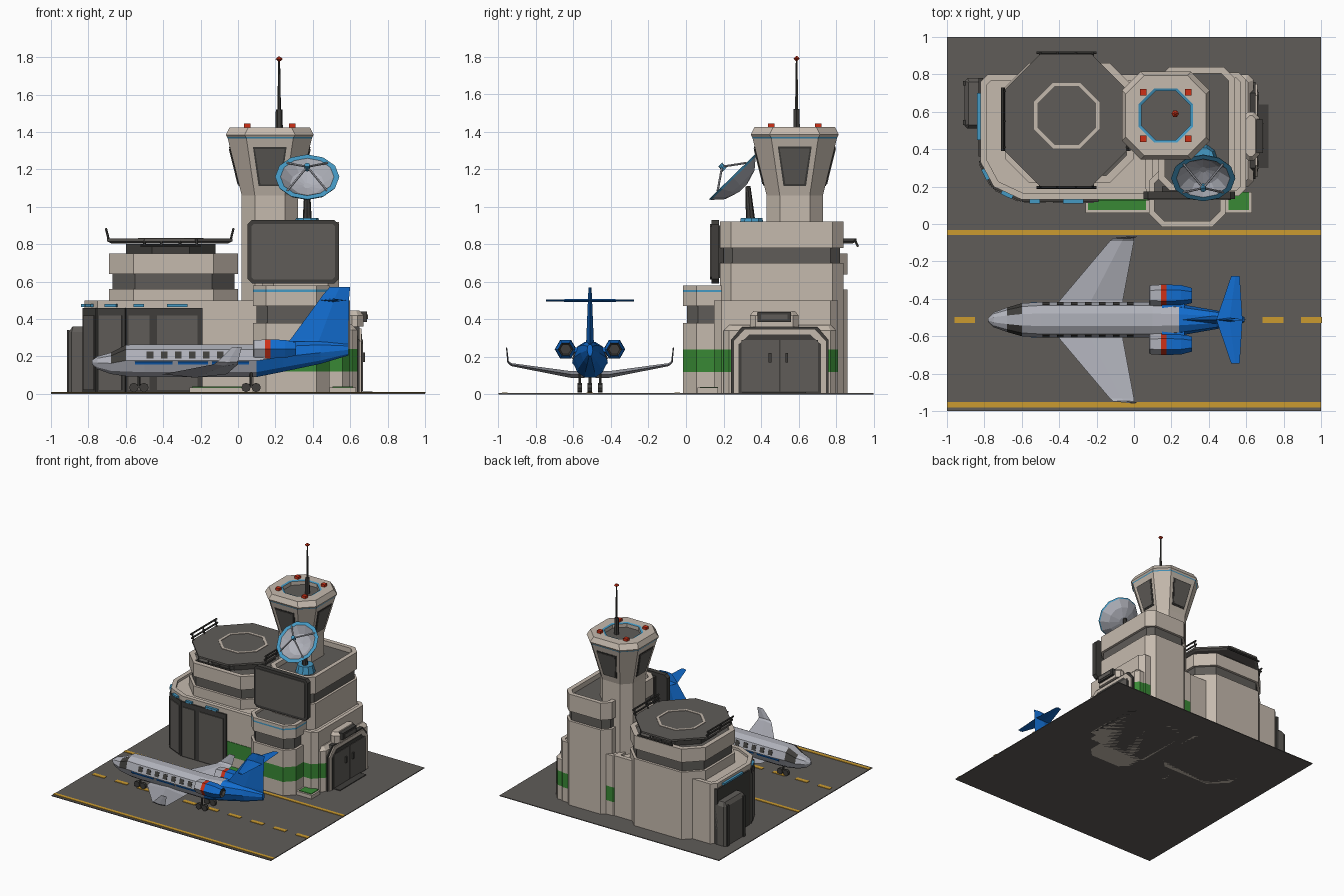
import bpy, bmesh, math
from mathutils import Vector, Matrix

if "Cube" in bpy.data.objects:
    bpy.data.objects.remove(bpy.data.objects["Cube"])

COL = {"cream": (.56, .49, .42), "asphalt": (.115, .107, .098), "metal": (.05, .048, .044),
       "blue": (.006, .15, .62), "light_blue": (.06, .32, .55), "green": (.04, .25, .035),
       "yellow": (.6, .33, .03), "red": (.62, .03, .008), "silver": (.43, .44, .49)}
MAT = {}
for k, c in COL.items():
    MAT[k] = bpy.data.materials.new(k)
    MAT[k].diffuse_color = (*c, 1)


def loft(name, rings, mats, caps=("", ""), capped=True, rule=None):
    """Skin equal-length rings; mats is one colour or one per band, caps the end colours."""
    if isinstance(mats, str):
        mats = [mats] * (len(rings) - 1)
    caps = (caps[0] or mats[0], caps[1] or mats[-1])
    names = list(dict.fromkeys([*mats, *caps] + (rule[0] if rule else [])))
    bm = bmesh.new()
    vs = [[bm.verts.new(p) for p in r] for r in rings]
    n = len(vs[0])
    for i, m in enumerate(mats):
        for j in range(n):
            a, b = vs[i], vs[i + 1]
            bm.faces.new((a[j], a[(j + 1) % n], b[(j + 1) % n], b[j])).material_index = names.index(m)
    if capped:
        bm.faces.new(vs[0][::-1]).material_index = names.index(caps[0])
        bm.faces.new(vs[-1]).material_index = names.index(caps[1])
    bmesh.ops.recalc_face_normals(bm, faces=bm.faces)
    if rule:
        for f in bm.faces:
            m = rule[1](f.calc_center_median(), f.normal)
            if m:
                f.material_index = names.index(m)
    me = bpy.data.meshes.new(name)
    bm.to_mesh(me)
    bm.free()
    for m in names:
        me.materials.append(MAT[m])
    ob = bpy.data.objects.new(name, me)
    bpy.context.collection.objects.link(ob)
    return ob


def crect(x0, x1, y0, y1, c):
    """Rectangle with chamfered corners."""
    return [(x0 + c, y0), (x1 - c, y0), (x1, y0 + c), (x1, y1 - c),
            (x1 - c, y1), (x0 + c, y1), (x0, y1 - c), (x0, y0 + c)]


def inset(pts, d):
    out = []
    for i, p in enumerate(pts):
        a, b, c = Vector(pts[i - 1]), Vector(p), Vector(pts[(i + 1) % len(pts)])
        e, f = (b - a).normalized(), (c - b).normalized()
        n1, n2 = Vector((-e.y, e.x)), Vector((-f.y, f.x))
        out.append(b + d * (n1 + n2) / (1 + n1.dot(n2)))
    return out


def stack(name, pts, levels, mats, roof=""):
    """Footprint raised through (z, inset) levels."""
    return loft(name, [[(*p, z) for p in inset(pts, d)] for z, d in levels], mats, ("", roof))


def box(name, x0, x1, y0, y1, z0, z1, mat):
    return stack(name, [(x0, y0), (x1, y0), (x1, y1), (x0, y1)], [(z0, 0), (z1, 0)], mat)


def circle(c, axis, r, n=8, turn=0):
    q = Vector(axis).to_track_quat('Z', 'Y')
    return [Vector(c) + q @ Vector((r * math.cos(t), r * math.sin(t), 0))
            for t in [turn + 2 * math.pi * i / n for i in range(n)]]


def rod(name, p, q, r, mat, r2=None, n=6):
    ax = Vector(q) - Vector(p)
    return loft(name, [circle(p, ax, r, n), circle(q, ax, r if r2 is None else r2, n)], mat)


def panel(name, p, q, z0, z1, out, mat):
    """Thin upright slab along a wall line, standing out to its right-hand side."""
    p, q = Vector(p), Vector(q)
    d = (q - p).normalized()
    o = Vector((d.y, -d.x)) * out
    return stack(name, [p + o, q + o, q - o, p - o], [(z0, 0), (z1, 0)], mat)


# ground and runway markings
box("ground", -1, 1, -1, 1, 0, .006, "asphalt")
box("line_inner", -1, 1, -.06, -.032, .006, .01, "yellow")
box("line_outer", -1, 1, -.98, -.953, .006, .01, "yellow")
for i in range(10):
    box("centre_dash", -.96 + .206 * i, -.85 + .206 * i, -.53, -.497, .006, .01, "yellow")

# hangar hall: low wing and upper storey
hall = [(-.6, .13), (.1, .13), (.1, .8), (-.78, .8), (-.82, .76), (-.82, .33), (-.75, .2)]
stack("hall_lower", hall, [(0, 0), (.5, 0), (.5, .035), (.48, .035)], "cream", "cream")
stack("hall_upper", crect(-.69, 0, .22, .86, .13),
      [(0, 0), (.56, 0), (.56, .02), (.64, .02), (.64, 0), (.75, 0), (.75, .04), (.73, .04)],
      ["cream", "cream", "asphalt", "cream", "cream", "cream", "cream"], "asphalt")
# hangar doors following the rounded corner
line = [(-.82, .34), (-.75, .2), (-.6, .13), (-.46, .13), (-.19, .13)]
for a, b in zip(line, line[1:]):
    a, b = Vector(a), Vector(b)
    panel("door_frame", a, b, .01, .46, .012, "metal")
    panel("door_leaf", a.lerp(b, .1), a.lerp(b, .9), .02, .42, .018, "asphalt")
    panel("door_lamp", a.lerp(b, .3), a.lerp(b, .7), .465, .48, .02, "light_blue")
panel("green_wall_stripe", (-.19, .13), (.1, .13), .12, .24, .004, "green")
# side gate
panel("side_gate_frame", (-.82, .78), (-.82, .36), .01, .46, .012, "metal")
panel("side_gate_lamp", (-.82, .7), (-.82, .45), .465, .48, .02, "light_blue")
stack("side_gate_porch", crect(-.905, -.8, .51, .78, .015), [(0, 0), (.33, 0), (.36, .02)], "asphalt")
for y in (.53, .74):
    box("porch_post", -.915, -.9, y, y + .025, 0, .34, "metal")

# landing pad with painted ring and rails
stack("pad_neck", crect(-.6, -.12, .32, .8, .14), [(.73, 0), (.8, 0)], "metal")
stack("landing_pad", crect(-.7, -.03, .2, .91, .2), [(.805, .02), (.815, 0), (.83, 0)], "asphalt")
ring = crect(-.535, -.185, .405, .755, .103)
loft("pad_ring", [[(*p, z) for p in inset(ring, d)] for z, d in
                  [(.83, 0), (.834, 0), (.834, .018), (.83, .018)]], "cream", capped=False)
for x, s in ((-.69, -1), (-.04, 1)):
    for y in (.41, .55, .71):
        rod("pad_rail_post", (x, y, .82), (x + s * .015, y, .88), .007, "metal")
    for h in (.85, .88):
        rod("pad_rail", (x + s * (h - .82) / 4, .39, h), (x + s * (h - .82) / 4, .73, h), .007, "metal")
for y, s in ((.21, -1), (.9, 1)):
    rod("pad_low_rail", (-.52, y + s * .015, .792), (-.2, y + s * .015, .792), .007, "metal")
    for x in (-.5, -.41, -.31, -.22):
        rod("pad_low_post", (x, y + s * .015, .792), (x, y, .825), .007, "metal")

# terminal block with roof parapet
stack("terminal_lower", crect(.06, .6, .15, .81, .04),
      [(0, 0), (.12, 0), (.24, 0), (.5, 0), (.5, .03), (.49, .03)],
      ["cream", "green", "cream", "cream", "cream"], "cream")
stack("terminal_upper", crect(.13, .54, .18, .84, .06),
      [(0, 0), (.7, 0), (.7, .02), (.78, .02), (.78, 0), (.92, 0), (.92, .035), (.88, .035)],
      ["cream", "cream", "asphalt", "cream", "cream", "cream", "cream"], "asphalt")
# front bay
stack("front_bay", crect(.08, .49, -.015, .3, .07),
      [(0, 0), (.12, 0), (.24, 0), (.38, 0), (.38, .02), (.47, .02), (.47, 0),
       (.545, 0), (.557, 0), (.58, 0), (.58, .03), (.56, .03)],
      ["cream", "green", "cream", "cream", "asphalt", "cream", "cream", "light_blue",
       "cream", "cream", "cream"], "asphalt")
# planters
for a, b in ((-.26, .08), (.49, .63)):
    box("planter", a, b, .06, .17, 0, .035, "cream")
    box("planter_grass", a + .015, b - .015, .075, .17, .035, .04, "green")

# right entrance: porch, arch, doors, sign
stack("entrance_porch", crect(.5, .64, .2, .8, .03),
      [(0, 0), (.12, 0), (.24, 0), (.34, 0), (.37, .03)], ["cream", "green", "cream", "cream"])


def arch(name, d, x0, x1, mat):
    pts = [(.24 + d, 0), (.76 - d, 0), (.76 - d, .29 - d * .6), (.7 - d, .36 - d), (.3 + d, .36 - d),
           (.24 + d, .29 - d * .6)]
    loft(name, [[(x, *p) for p in pts] for x in (x0, x1)], mat)


arch("arch_edge", 0, .6, .65, "metal")
arch("arch_frame", .012, .6, .66, "cream")
arch("door_surround", .04, .6, .664, "metal")
for y in (.295, .505):
    box("entrance_door", .6, .668, y, y + .2, .015, .29, "asphalt")
for y in (.44, .53):
    box("door_handle", .66, .68, y, y + .015, .17, .22, "metal")
stack("sign_hood", crect(.58, .67, .34, .6, .03), [(.36, 0), (.42, 0), (.445, .02)], "cream")
box("entrance_sign", .6, .69, .38, .56, .385, .44, "metal")
box("sign_face", .69, .694, .4, .54, .4, .425, "asphalt")
box("door_mat", .64, .72, .3, .64, .006, .012, "metal")

# big front screen
box("screen_mount", .15, .46, .15, .2, .62, .9, "metal")


def screen(name, d, y0, y1, mat):
    pts = inset(crect(.05, .54, .59, .93, .025), d)
    loft(name, [[(p[0], y, p[1]) for p in pts] for y in (y0, y1)], mat)


screen("screen_frame", 0, .135, .175, "metal")
screen("screen_face", .022, .129, .14, "asphalt")

# control tower
CX, CY = .17, .58


def cab(h, c, z):
    return [(*p, z) for p in crect(CX - h, CX + h, CY - h, CY + h, c)]


loft("control_tower", [cab(.15, .07, 0), cab(.15, .07, 1.06), cab(.225, .1, 1.365), cab(.228, .1, 1.372),
                       cab(.235, .1, 1.385), cab(.215, .1, 1.425), cab(.145, .085, 1.425),
                       cab(.13, .076, 1.42), cab(.13, .076, 1.39)],
     ["cream", "cream", "light_blue", "cream", "cream", "cream", "light_blue", "cream"], ("", "asphalt"))
for k in range(4):
    turn = Matrix.Translation((CX, CY, 0)) @ Matrix.Rotation(k * math.pi / 2, 4, 'Z')
    for nm, g, off, m in (("window_frame", .01, .004, "metal"), ("tower_window", 0, .008, "asphalt")):
        quad = [(-.05 - g, 1.12 - g), (.05 + g, 1.12 - g), (.08 + g, 1.31 + g), (-.08 - g, 1.31 + g)]
        loft(nm, [[turn @ Vector((t, -(.15 + (z - 1.06) * .246 + o), z)) for t, z in quad]
                  for o in (-.005, off)], m)
for sx in (-.12, .12):
    for sy in (-.125, .125):
        box("beacon", CX + sx - .017, CX + sx + .017, CY + sy - .017, CY + sy + .017, 1.42, 1.445, "red")
# antenna
rod("antenna_base", (.22, .59, 1.39), (.22, .59, 1.52), .02, "metal", .018)
rod("antenna_mast", (.22, .59, 1.5), (.22, .59, 1.79), .01, "metal", .005)
loft("antenna_light", [circle((.22, .59, z), (0, 0, 1), r, 6) for z, r in
                       ((1.777, .004), (1.79, .02), (1.803, .004))], "red")

# dish on its mast
DC, DN = Vector((.37, .245, 1.16)), Vector((0, -.7, .72)).normalized()
loft("dish", [circle(DC + DN * d, DN, r, 12) for r, d in
              ((.03, -.085), (.11, -.06), (.165, -.012), (.172, 0), (.143, 0), (.09, -.045), (.02, -.065))],
     ["silver", "silver", "light_blue", "light_blue", "silver", "silver"])
tip = DC + DN * .075
for p in circle(DC, DN, .15, 4, math.pi / 4):
    rod("dish_strut", p, tip, .006, "silver")
rod("dish_feed", tip - DN * .02, tip + DN * .015, .015, "light_blue", n=8)
rod("dish_foot", (.37, .35, .88), (.37, .35, .94), .075, "light_blue", .06, 10)
rod("dish_mast", (.37, .345, .92), (.37, .33, 1.11), .025, "metal", .014, 8)

# aircraft fuselage
PY = -.512
half = [(.35, 1), (.8, .7), (1, 0), (.7, -.7), (.3, -1)]
sect = half + [(-a, b) for a, b in reversed(half)]
stations = [(-.78, .01, .012, .168), (-.75, .04, .035, .166), (-.68, .065, .057, .163), (-.6, .088, .084, .178),
            (-.5, .095, .087, .177), (.1, .095, .087, .177), (.24, .085, .08, .198), (.44, .05, .06, .22),
            (.59, .015, .03, .235)]
loft("fuselage", [[(x, PY + a * w, cz + b * h) for a, b in sect] for x, w, h, cz in stations], "silver",
     rule=(["blue", "metal"], lambda c, n: "blue" if c.x > .24 or (c.x > .12 and n.z < -.3)
           else "metal" if -.68 < c.x < -.62 and n.z > .2 and abs(c.y - PY) > .02 else None))
for s in (-1, 1):
    # cabin windows and painted side stripe
    for i in range(7):
        b = box("cabin_window", -.018, .018, -.004, .004, -.02, .02, "metal")
        b.matrix_world = Matrix.Translation((-.47 + .075 * i, PY + s * .085, .207)) @ Matrix.Rotation(s * .31, 4, 'X')
    for x, w in ((-.45, .1), (-.24, .08), (-.04, .1)):
        b = box("side_stripe", -w, w, -.003, .003, -.007, .007, "blue")
        b.matrix_world = Matrix.Translation((x, PY + s * .09, .165)) @ Matrix.Rotation(-s * .45, 4, 'X')
    # wing with upturned tip
    loft("wing", [[(a, PY + s * y, z), ((a + b) / 2, PY + s * (y - u), z + t), (b, PY + s * y, z),
                   ((a + b) / 2, PY + s * (y + u), z - t)] for y, z, a, b, t, u in
                  ((.03, .105, -.41, -.06, .018, 0), (.1, .105, -.4, -.06, .018, 0),
                   (.42, .158, -.13, 0, .008, 0), (.437, .172, -.11, .0, .004, .004),
                   (.445, .25, -.03, .02, 0.001, .003))], "silver")
    # engine
    ey = PY + s * .13
    loft("engine", [circle((x, ey, .24), (1, 0, 0), r, 6) for x, r in
                    ((.12, .03), (.08, .045), (.085, .054), (.145, .058), (.175, .058), (.25, .056), (.31, .04),
                     (.29, .03))],
         ["metal", "silver", "silver", "red", "blue", "blue", "metal"])
    box("engine_pylon", .15, .27, min(ey, PY), max(ey, PY), .225, .25, "blue")
    # tailplane
    loft("tailplane", [[(a, PY + s * y, .5), ((a + b) / 2, PY + s * y, .5 + t), (b, PY + s * y, .5),
                        ((a + b) / 2, PY + s * y, .5 - t)] for y, a, b, t in
                       ((0, .44, .58, .009), (.235, .52, .565, .005))], "blue")
# tail fin
loft("tail_fin", [[(a, PY, z), ((a + b) / 2, PY + t, z), (b, PY, z), ((a + b) / 2, PY - t, z)]
                  for z, a, b, t in ((.24, .2, .59, .022), (.29, .28, .59, .02), (.53, .455, .595, .01),
                                     (.57, .49, .6, .007))], "blue")
# landing gear
for gx, ys in ((-.53, (0,)), (.07, (-.055, .055))):
    for y in ys:
        rod("gear_leg", (gx, PY + y, .04), (gx, PY + y, .12), .008, "metal")
        box("gear_axle", gx - .028, gx + .028, PY + y - .005, PY + y + .005, .033, .043, "metal")
        for dx in (-.027, .027):
            rod("wheel", (gx + dx, PY + y - .012, .034), (gx + dx, PY + y + .012, .034), .025, "metal", n=8)

for m in bpy.data.materials:
    if m.users and not m.is_grease_pencil:
        m.use_nodes = True
        m.node_tree.nodes["Principled BSDF"].inputs["Base Color"].default_value = m.diffuse_color
